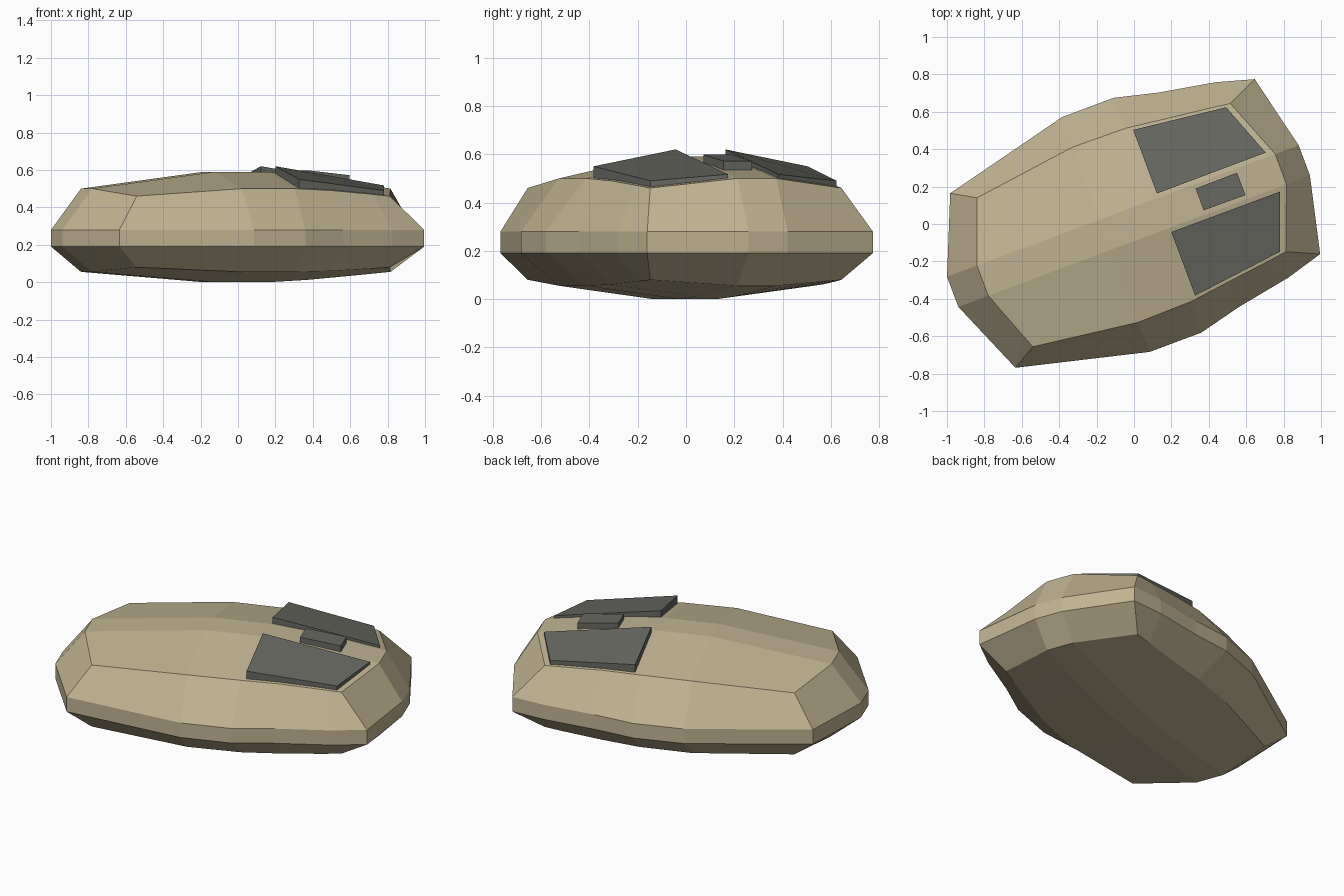
import bpy, bmesh, math
from mathutils import Matrix

if "Cube" in bpy.data.objects:
    bpy.data.objects.remove(bpy.data.objects["Cube"])

TURN = Matrix.Rotation(math.radians(20.5), 4, 'Z')


def material(name, rgb):
    m = bpy.data.materials.new(name)
    m.diffuse_color = (*rgb, 1)
    m.use_nodes = True
    m.node_tree.nodes["Principled BSDF"].inputs["Base Color"].default_value = m.diffuse_color
    return m


shell_mat = material("tan plastic", (0.53, 0.455, 0.29))
dark_mat = material("dark grey plastic", (0.135, 0.14, 0.118))


def finish(name, bm, mat):
    bmesh.ops.recalc_face_normals(bm, faces=bm.faces[:])
    bmesh.ops.transform(bm, matrix=TURN, verts=bm.verts[:])
    me = bpy.data.meshes.new(name)
    bm.to_mesh(me)
    bm.free()
    me.materials.append(mat)
    ob = bpy.data.objects.new(name, me)
    bpy.context.collection.objects.link(ob)
    return ob


# Shell: stations from tail to nose along the long axis
# waist (u, half width), rim (u, half width, top z, bottom z), spine (u, top z, bottom z)
waist = [(-0.863, 0.498), (-0.16, 0.67), (0.134, 0.67),
         (0.37, 0.612), (0.675, 0.557), (0.876, 0.499)]
rim = [(-0.737, 0.425, 0.46, 0.08), (-0.165, 0.5, 0.50, 0.055),
       (0.14, 0.495, 0.50, 0.055), (0.36, 0.467, 0.49, 0.06),
       (0.6, 0.438, 0.47, 0.073), (0.708, 0.423, 0.46, 0.08)]
spine = [(-0.864, 0.50, 0.055), (-0.165, 0.59, 0.0), (0.14, 0.59, 0.0),
         (0.36, 0.568, 0.012), (0.6, 0.537, 0.033), (0.838, 0.50, 0.055)]
C = 0.086           # half width of the centre strip
N = len(waist)


def around(rows):
    """Closed loop of vertices round a 4-row grid."""
    return (rows[0] + [rows[1][-1], rows[2][-1]] + rows[3][::-1]
            + [rows[2][0], rows[1][0]])


bm = bmesh.new()
rings = []
for k, waist_z in ((2, 0.28), (3, 0.19)):
    # domed cap grid, rows running across the width
    rows = [[bm.verts.new((r[0], -r[1], r[k])) for r in rim],
            [bm.verts.new((s[0], -C, s[k - 1])) for s in spine],
            [bm.verts.new((s[0], C, s[k - 1])) for s in spine],
            [bm.verts.new((r[0], r[1], r[k])) for r in rim]]
    for a, b in zip(rows, rows[1:]):
        for i in range(N - 1):
            bm.faces.new((a[i], a[i + 1], b[i + 1], b[i]))
    # waist outline
    pts = ([(u, -v) for u, v in waist] + [(0.972, -C), (0.972, C)]
           + [(u, v) for u, v in reversed(waist)] + [(-1.035, C), (-1.035, -C)])
    ring = [bm.verts.new((u, v, waist_z)) for u, v in pts]
    rings += [around(rows), ring] if k == 2 else [ring, around(rows)]

# bands joining top cap, waist and bottom cap
for a, b in zip(rings, rings[1:]):
    for i in range(len(a)):
        j = (i + 1) % len(a)
        bm.faces.new((a[i], a[j], b[j], b[i]))
finish("mouse_shell", bm, shell_mat)


def plate(name, corners):
    """Sloping slab; each corner is (u, v, bottom z, top z)."""
    bm = bmesh.new()
    lo = [bm.verts.new((u, v, b)) for u, v, b, t in corners]
    hi = [bm.verts.new((u, v, t)) for u, v, b, t in corners]
    bm.faces.new(lo[::-1])
    bm.faces.new(hi)
    for i in range(4):
        j = (i + 1) % 4
        bm.faces.new((lo[i], lo[j], hi[j], hi[i]))
    finish(name, bm, dark_mat)


# Two mirrored click buttons
for side, name in ((1, "left_button"), (-1, "right_button")):
    plate(name, [(0.172, side * 0.11, 0.575, 0.62), (0.172, side * 0.473, 0.495, 0.55),
                 (0.68, side * 0.412, 0.46, 0.49), (0.793, side * 0.111, 0.495, 0.517)])

# Scroll block between the buttons
plate("scroll_block", [(0.375, -0.062, 0.55, 0.598), (0.375, 0.062, 0.55, 0.598),
                       (0.612, 0.064, 0.525, 0.572), (0.612, -0.064, 0.525, 0.572)])
